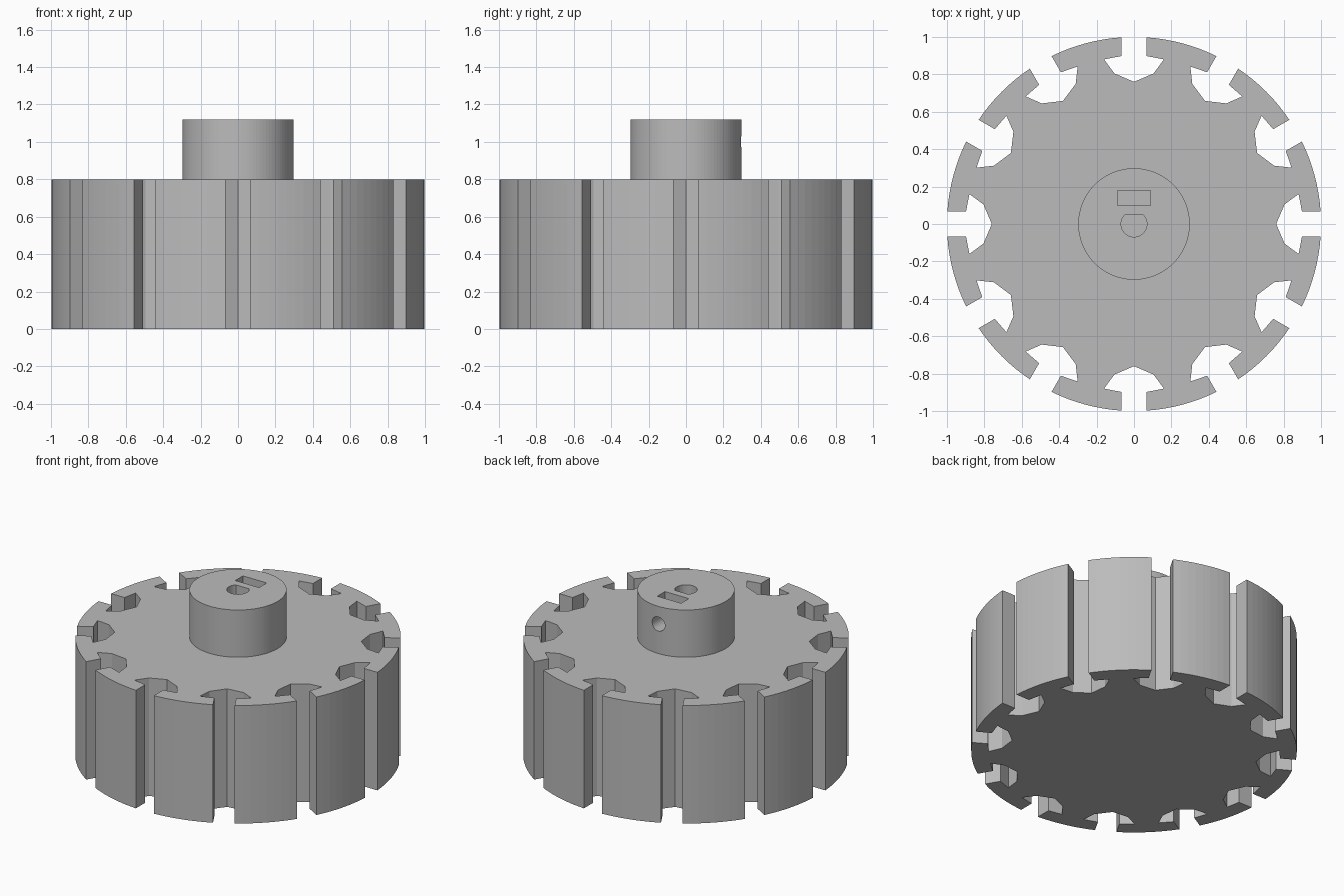
import bpy, bmesh, math
from mathutils import Matrix, Vector

if "Cube" in bpy.data.objects:
    bpy.data.objects.remove(bpy.data.objects["Cube"])

SLOTS = 12
WHEEL_H, HUB_TOP, HUB_R = 0.8, 1.12, 0.298

grey = bpy.data.materials.new("plain grey")
grey.diffuse_color = (0.5, 0.5, 0.5, 1)
grey.use_nodes = True
grey.node_tree.nodes["Principled BSDF"].inputs["Base Color"].default_value = grey.diffuse_color


def prism(name, outline, z0, z1):
    """Extrude a closed xy outline from z0 to z1."""
    bm = bmesh.new()
    base = bm.faces.new([bm.verts.new((x, y, z0)) for x, y in outline])
    top = bmesh.ops.extrude_face_region(bm, geom=[base])["geom"]
    bmesh.ops.translate(bm, vec=(0, 0, z1 - z0),
                        verts=[v for v in top if isinstance(v, bmesh.types.BMVert)])
    bmesh.ops.recalc_face_normals(bm, faces=bm.faces)
    mesh = bpy.data.meshes.new(name)
    bm.to_mesh(mesh)
    bm.free()
    obj = bpy.data.objects.new(name, mesh)
    bpy.context.collection.objects.link(obj)
    mesh.materials.append(grey)
    return obj


def arc(r, a0, a1, n):
    return [(r * math.cos(a0 + (a1 - a0) * i / n), r * math.sin(a0 + (a1 - a0) * i / n))
            for i in range(n + 1)]


def cut(target, cutter):
    mod = target.modifiers.new(cutter.name, 'BOOLEAN')
    mod.operation, mod.solver, mod.object = 'DIFFERENCE', 'EXACT', cutter
    cutter.hide_render = True
    cutter.hide_set(True)


# Wheel body: undercut slots joined by rim arcs
half = [(0.898, -0.067), (0.88, -0.16), (0.805, -0.105)]
slot = half + [(0.76, 0)] + [(x, -y) for x, y in reversed(half)]
step = 2 * math.pi / SLOTS
edge = math.asin(0.067)
outline = []
for i in range(SLOTS):
    turn = Matrix.Rotation(i * step, 2)
    outline += [tuple(turn @ Vector(p)) for p in slot]
    outline += arc(1, i * step + edge, (i + 1) * step - edge, 8)
prism("slotted_wheel", outline, 0, WHEEL_H)

# Hub
hub = prism("hub", arc(HUB_R, 0, 2 * math.pi, 96)[:-1], WHEEL_H, HUB_TOP)

# D-shaped shaft hole, flat towards the nut pocket
flat = math.asin(0.048 / 0.069)
cut(hub, prism("shaft_hole_cutter", arc(0.069, math.pi - flat, 2 * math.pi + flat, 32),
               WHEEL_H + 0.002, HUB_TOP + 0.1))

# Nut pocket
cut(hub, prism("nut_pocket_cutter",
               [(-0.089, 0.098), (0.089, 0.098), (0.089, 0.18), (-0.089, 0.18)],
               0.9, HUB_TOP + 0.1))

# Set screw hole running from the back of the hub to the shaft hole
screw = prism("screw_hole_cutter", arc(0.048, 0, 2 * math.pi, 32)[:-1], 0, 0.4)
screw.rotation_euler.x = -math.pi / 2
screw.location.z = 1.0
cut(hub, screw)
